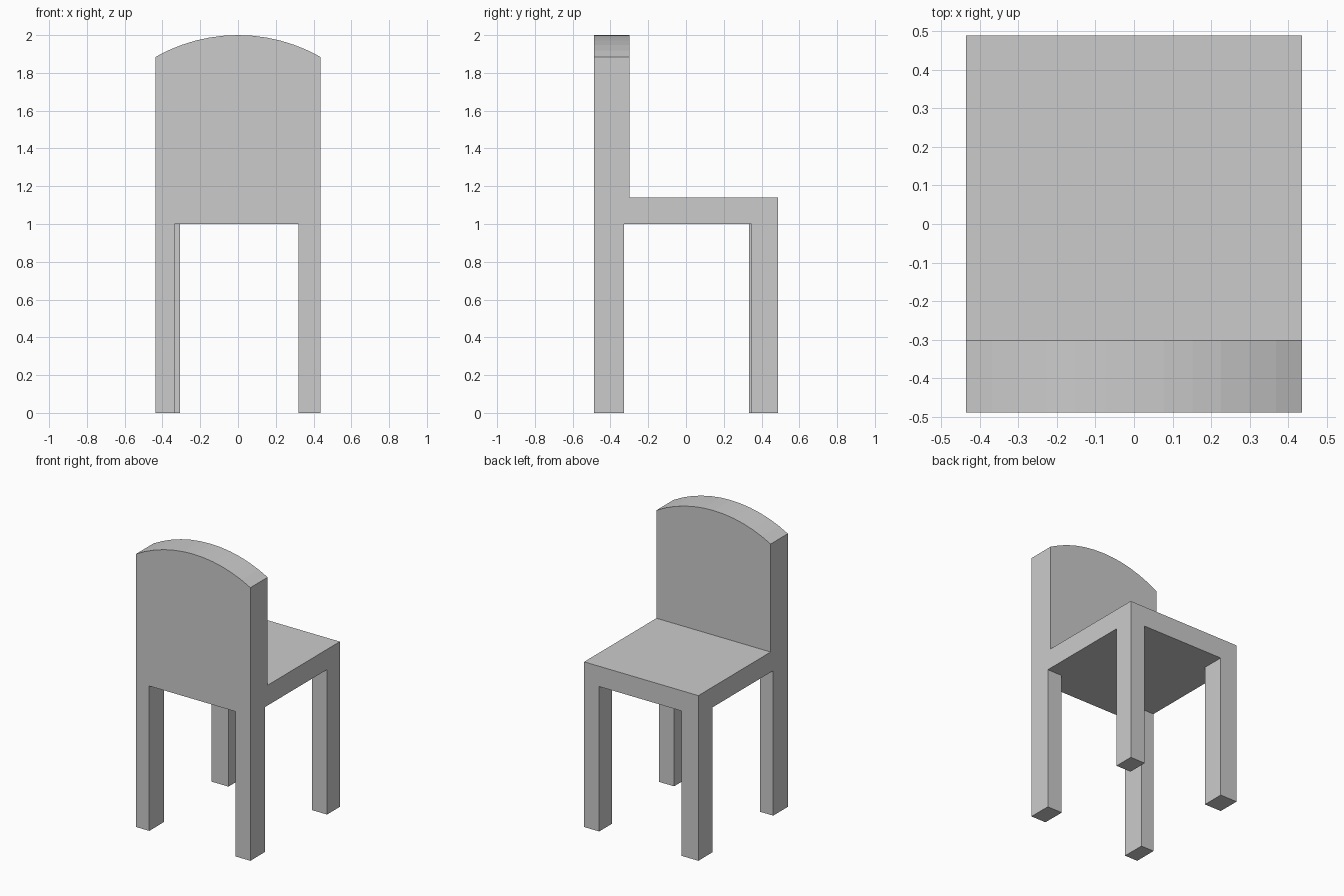
import bpy, bmesh
from math import asin, sin, cos

cube = bpy.data.objects.get("Cube")
if cube:
    bpy.data.objects.remove(cube, do_unlink=True)

grey = bpy.data.materials.new("plain_grey")
grey.use_nodes = True
colour = (0.6, 0.6, 0.6, 1)
grey.diffuse_color = colour
grey.node_tree.nodes["Principled BSDF"].inputs["Base Color"].default_value = colour

W, D = 0.436, 0.488            # half width and half depth
SEAT_LOW, SEAT_TOP = 1.0, 1.14
BACK_FRONT = -0.30


def extrude_profile(name, points, y0, y1):
    """Closed outline in x and z, extruded along y."""
    bm = bmesh.new()
    face = bm.faces.new([bm.verts.new((x, y0, z)) for x, z in points])
    ext = bmesh.ops.extrude_face_region(bm, geom=[face])
    moved = [g for g in ext["geom"] if isinstance(g, bmesh.types.BMVert)]
    bmesh.ops.translate(bm, verts=moved, vec=(0, y1 - y0, 0))
    bmesh.ops.recalc_face_normals(bm, faces=bm.faces)
    mesh = bpy.data.meshes.new(name)
    bm.to_mesh(mesh)
    bm.free()
    mesh.materials.append(grey)
    obj = bpy.data.objects.new(name, mesh)
    bpy.context.collection.objects.link(obj)
    return obj


def box(name, x0, x1, y0, y1, z0, z1):
    return extrude_profile(name, [(x0, z0), (x1, z0), (x1, z1), (x0, z1)], y0, y1)


# Backrest with an arched top
rise, steps = 0.115, 12
radius = (W * W + rise * rise) / (2 * rise)
half = asin(W / radius)
angles = [half - 2 * half * i / steps for i in range(steps + 1)]
arch = [(radius * sin(a), 2 - radius + radius * cos(a)) for a in angles]
extrude_profile("backrest", [(-W, SEAT_LOW), (W, SEAT_LOW)] + arch, -D, BACK_FRONT)

# Seat slab
box("seat", -W, W, BACK_FRONT, D, SEAT_LOW, SEAT_TOP)

# Legs: side, end, width in x, depth in y
legs = {
    "leg_backrest_left": (1, -1, 0.115, 0.16),
    "leg_backrest_right": (-1, -1, 0.10, 0.16),
    "leg_seat_left": (1, 1, 0.115, 0.14),
    "leg_seat_right": (-1, 1, 0.13, 0.155),
}
for name, (sx, sy, w, d) in legs.items():
    xs = sorted((sx * W, sx * (W - w)))
    ys = sorted((sy * D, sy * (D - d)))
    box(name, *xs, *ys, 0, SEAT_LOW)
